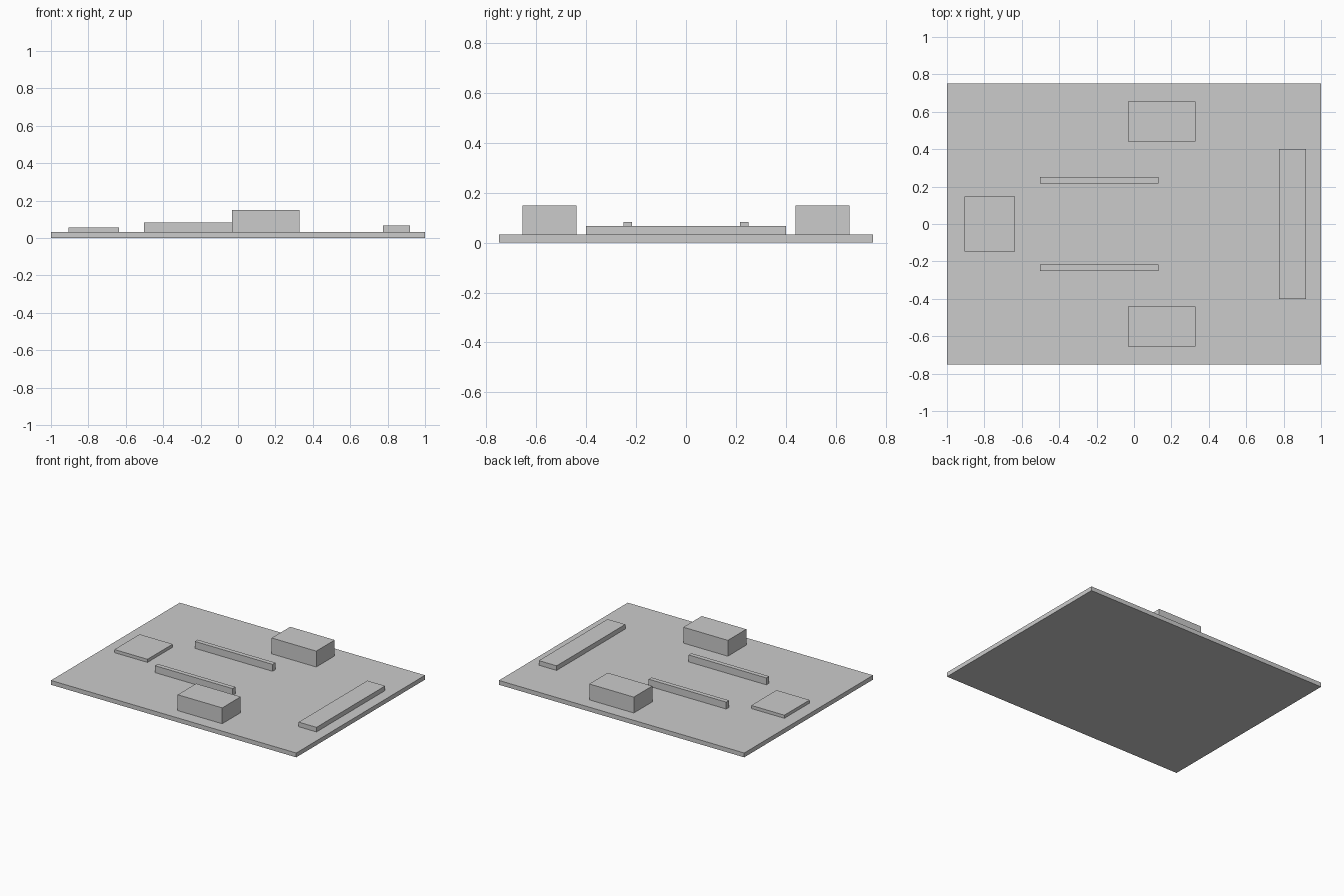
import bpy

# Remove the default cube
cube = bpy.data.objects.get("Cube")
if cube:
    bpy.data.objects.remove(cube, do_unlink=True)

# Single matte grey
GREY = (0.6, 0.6, 0.6, 1.0)
grey = bpy.data.materials.new("plain_grey")
grey.use_nodes = True
grey.diffuse_color = GREY
grey.node_tree.nodes["Principled BSDF"].inputs["Base Color"].default_value = GREY


def box(name, x, y, z):
    """Add a flat-faced box spanning the given (low, high) ranges."""
    bpy.ops.mesh.primitive_cube_add(size=1)
    obj = bpy.context.object
    obj.name = name
    obj.location = [(a + b) / 2 for a, b in (x, y, z)]
    obj.scale = [b - a for a, b in (x, y, z)]
    bpy.ops.object.transform_apply(location=True, scale=True)
    obj.data.materials.append(grey)
    return obj


BASE_TOP = 0.032

# Base plate
box("base_plate", (-1, 1), (-0.75, 0.75), (0, BASE_TOP))

# Raised pad and long cross bar at opposite ends
box("end_pad", (-0.905, -0.635), (-0.147, 0.147), (BASE_TOP, 0.055))
box("cross_bar", (0.775, 0.92), (-0.4, 0.4), (BASE_TOP, 0.066))

# Mirrored pairs of tall blocks and thin rails
for side, s in (("back", 1), ("front", -1)):
    box(side + "_block", (-0.033, 0.33), sorted((s * 0.44, s * 0.655)), (BASE_TOP, 0.149))
    box(side + "_rail", (-0.503, 0.13), sorted((s * 0.217, s * 0.25)), (BASE_TOP, 0.083))
